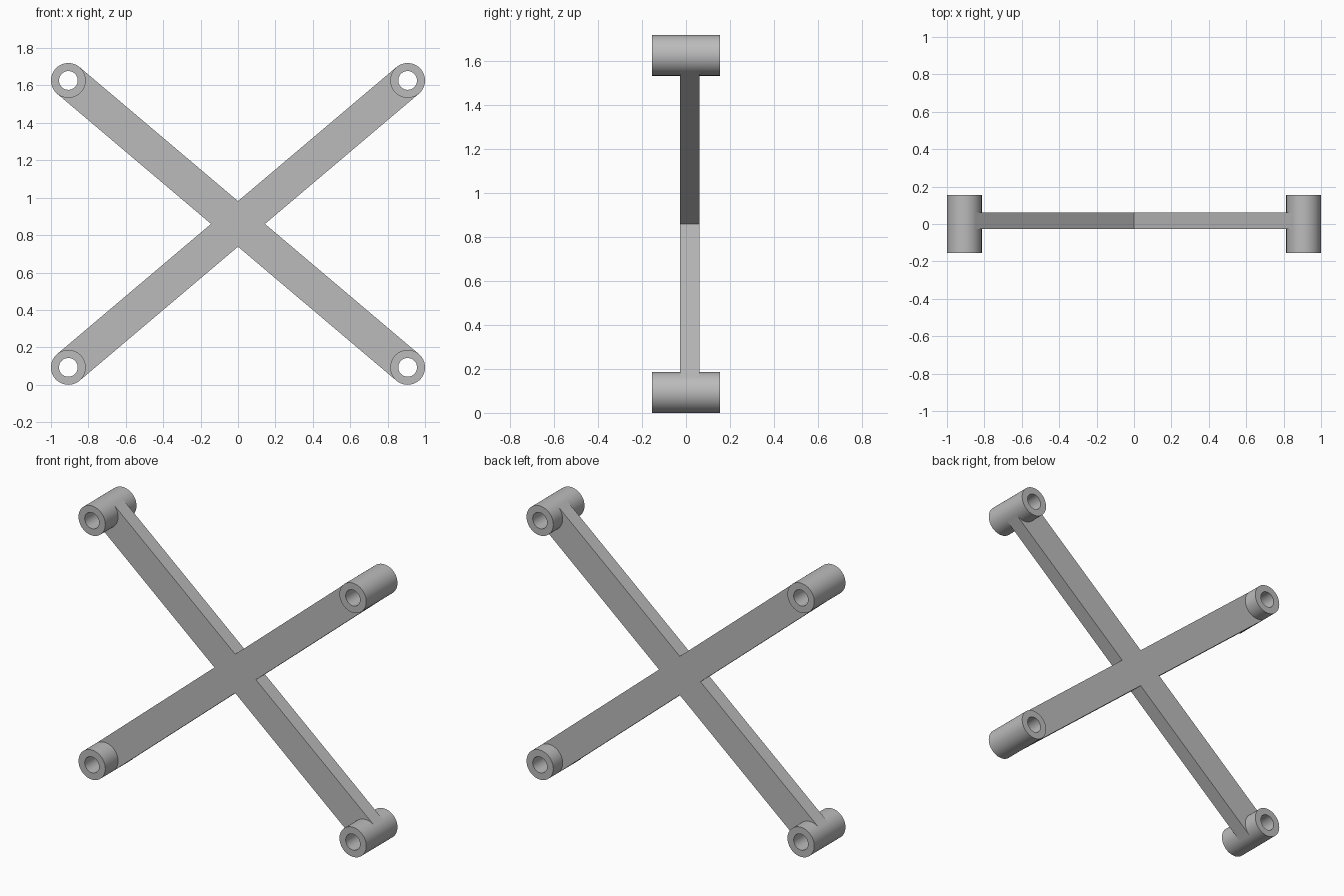
import bpy, bmesh, math
from mathutils import Vector

cube = bpy.data.objects.get("Cube")
if cube:
    bpy.data.objects.remove(cube)

CX, CZ, MID = 0.907, 0.767, 0.86      # boss offsets from the centre, centre height
R, HOLE, HALF = 0.093, 0.05, 0.155    # boss radius, bore radius, half length
Y0, Y1 = -0.028, 0.062                # front and back of the cross arms
SEG = 64

grey = bpy.data.materials.new("grey")
grey.use_nodes = True
colour = (0.5, 0.5, 0.5, 1)
grey.diffuse_color = colour
grey.node_tree.nodes["Principled BSDF"].inputs["Base Color"].default_value = colour


def finish(bm, name):
    bmesh.ops.recalc_face_normals(bm, faces=bm.faces)
    mesh = bpy.data.meshes.new(name)
    bm.to_mesh(mesh)
    bm.free()
    obj = bpy.data.objects.new(name, mesh)
    bpy.context.collection.objects.link(obj)
    mesh.materials.append(grey)
    bpy.ops.object.select_all(action='DESELECT')
    obj.select_set(True)
    bpy.context.view_layer.objects.active = obj
    bpy.ops.object.shade_smooth_by_angle(angle=math.radians(30))
    return obj


# Hollow boss: a rectangular section spun around the y axis
def boss(name, x, z):
    bm = bmesh.new()
    section = [(HOLE, -HALF), (R, -HALF), (R, HALF), (HOLE, HALF)]
    verts = [bm.verts.new((x + r, y, z)) for r, y in section]
    edges = [bm.edges.new((verts[i], verts[(i + 1) % 4])) for i in range(4)]
    bmesh.ops.spin(bm, geom=verts + edges, cent=(x, 0, z), axis=(0, 1, 0),
                   angle=math.tau, steps=SEG)
    bmesh.ops.remove_doubles(bm, verts=bm.verts, dist=1e-4)
    finish(bm, name)


for side, sx in (("left", 1), ("right", -1)):
    for level, sz in (("lower", -1), ("upper", 1)):
        boss(f"{level}_{side}_boss", sx * CX, MID + sz * CZ)

# Cross arms: one outline whose ends curve around the bores inside the boss walls
tilt = math.atan2(CZ, CX)
reach = math.hypot(CX, CZ)
wall = (R + HOLE) / 2
outline = []
for i, a in enumerate((tilt, math.pi - tilt, math.pi + tilt, -tilt)):
    along = Vector((math.cos(a), math.sin(a)))
    across = Vector((-along.y, along.x))
    end = along * reach
    outline.append(end - across * R)
    for k in range(13):
        t = math.pi * k / 12
        outline.append(end - across * wall * math.cos(t) - along * wall * math.sin(t))
    outline.append(end + across * R)
    # Inner corner between this arm and the next
    if i % 2 == 0:
        outline.append(Vector((0, math.copysign(R / math.cos(tilt), along.y))))
    else:
        outline.append(Vector((math.copysign(R / math.sin(tilt), along.x), 0)))

bm = bmesh.new()
face = bm.faces.new([bm.verts.new((p.x, Y0, MID + p.y)) for p in outline])
back = bmesh.ops.extrude_face_region(bm, geom=[face], use_keep_orig=True)
moved = [v for v in back["geom"] if isinstance(v, bmesh.types.BMVert)]
bmesh.ops.translate(bm, verts=moved, vec=(0, Y1 - Y0, 0))
bmesh.ops.triangulate(bm, faces=[f for f in bm.faces if len(f.verts) > 4])
finish(bm, "cross_arms")
